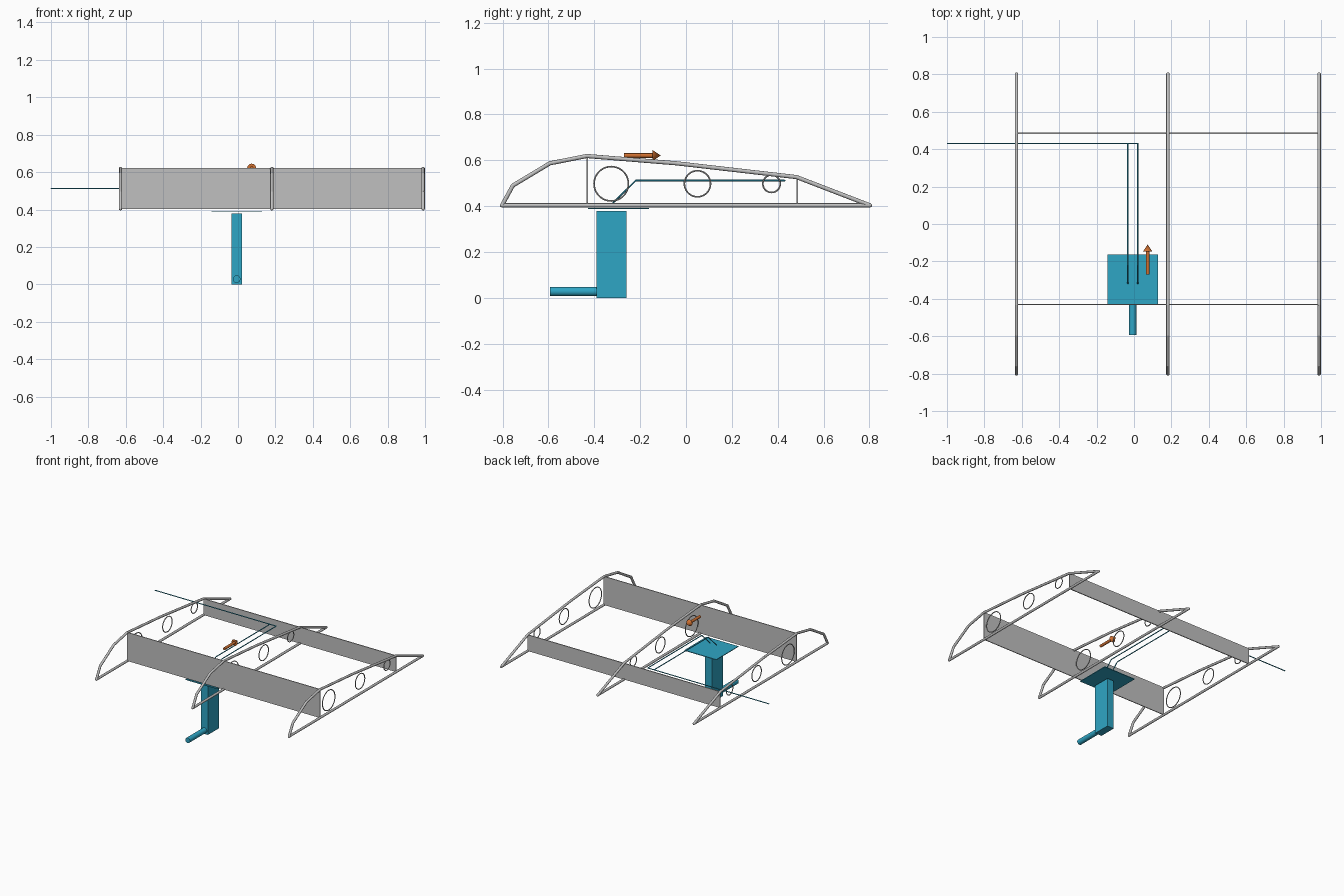
import bpy, bmesh, math
from mathutils import Vector, Matrix

if "Cube" in bpy.data.objects:
    bpy.data.objects.remove(bpy.data.objects["Cube"])


def material(name, color):
    m = bpy.data.materials.new(name)
    m.diffuse_color = (*color, 1)
    m.use_nodes = True
    m.node_tree.nodes["Principled BSDF"].inputs["Base Color"].default_value = m.diffuse_color
    return m


GREY = material("light_grey", (0.53, 0.53, 0.53))
BLUE = material("teal_blue", (0.028, 0.38, 0.56))
ORANGE = material("orange", (0.62, 0.16, 0.03))


def make_object(name, bm, mat, smooth=True):
    bmesh.ops.recalc_face_normals(bm, faces=bm.faces)
    me = bpy.data.meshes.new(name)
    bm.to_mesh(me)
    bm.free()
    me.materials.append(mat)
    ob = bpy.data.objects.new(name, me)
    bpy.context.collection.objects.link(ob)
    if smooth:
        bpy.ops.object.select_all(action='DESELECT')
        ob.select_set(True)
        bpy.context.view_layer.objects.active = ob
        bpy.ops.object.shade_smooth_by_angle(angle=math.radians(35))
    return ob


def add_rod(bm, a, b, r1, r2=None, sides=12):
    a, b = Vector(a), Vector(b)
    rot = (b - a).to_track_quat('Z', 'Y').to_matrix().to_4x4()
    bmesh.ops.create_cone(bm, cap_ends=True, segments=sides, radius1=r1,
                          radius2=r1 if r2 is None else r2, depth=(b - a).length,
                          matrix=Matrix.Translation((a + b) / 2) @ rot)


def add_path(bm, points, r, sides=12):
    # straight rods with a ball at every joint
    for a, b in zip(points, points[1:]):
        add_rod(bm, a, b, r, sides=sides)
    for p in points:
        bmesh.ops.create_uvsphere(bm, u_segments=sides, v_segments=max(6, sides // 2),
                                  radius=r, matrix=Matrix.Translation(p))


def box(name, x, y, z, mat):
    bm = bmesh.new()
    size = [b - a for a, b in (x, y, z)]
    centre = [(a + b) / 2 for a, b in (x, y, z)]
    bmesh.ops.create_cube(bm, size=1, matrix=Matrix.Translation(centre) @ Matrix.Diagonal((*size, 1)))
    return make_object(name, bm, mat, smooth=False)


def add_ring(bm, x, y, z, radius, r, segs=40, sides=8):
    loops = []
    for i in range(segs):
        a = 2 * math.pi * i / segs
        loops.append([])
        for j in range(sides):
            t = 2 * math.pi * j / sides
            d = radius + r * math.cos(t)
            loops[-1].append(bm.verts.new((x + r * math.sin(t), y + d * math.cos(a), z + d * math.sin(a))))
    for i in range(segs):
        p, q = loops[i], loops[(i + 1) % segs]
        for j in range(sides):
            k = (j + 1) % sides
            bm.faces.new((p[j], p[k], q[k], q[j]))


# Wing ribs: closed tube outline plus lightening-hole rings
outline = [(-0.802, 0.404), (-0.755, 0.49), (-0.594, 0.587), (-0.433, 0.619),
           (-0.04, 0.587), (0.482, 0.527), (0.802, 0.404), (-0.802, 0.404)]
holes = [(-0.326, 0.498, 0.075), (0.05, 0.498, 0.057), (0.373, 0.498, 0.038)]
RIBS = {"left": -0.628, "middle": 0.181, "right": 0.99}
for side, x in RIBS.items():
    bm = bmesh.new()
    add_path(bm, [(x, y, z) for y, z in outline], 0.009)
    make_object(side + "_rib", bm, GREY)
    bm = bmesh.new()
    for y, z, radius in holes:
        add_ring(bm, x, y, z, radius, 0.0035)
    make_object(side + "_rib_holes", bm, GREY)

# Spars joining the ribs
span = (RIBS["left"], RIBS["right"])
box("front_spar", span, (-0.433, -0.427), (0.404, 0.621), GREY)
box("rear_spar", span, (0.481, 0.488), (0.404, 0.527), GREY)

# Probe mast, mounting plate and nose tube
box("mounting_plate", (-0.141, 0.127), (-0.427, -0.162), (0.388, 0.393), BLUE)
box("mast", (-0.035, 0.021), (-0.391, -0.26), (0.0, 0.379), BLUE)
bm = bmesh.new()
add_rod(bm, (-0.007, -0.594, 0.028), (-0.007, -0.38, 0.028), 0.02, sides=24)
make_object("probe_tube", bm, BLUE)

# Two pressure lines running back and out past the left rib
for name, x in (("left_line", -0.033), ("right_line", 0.02)):
    bm = bmesh.new()
    add_path(bm, [(x, -0.318, 0.415), (x, -0.219, 0.512),
                  (x, 0.43, 0.512), (-0.998, 0.43, 0.512)], 0.0035, sides=8)
    make_object(name, bm, BLUE)

# Direction arrow
bm = bmesh.new()
add_rod(bm, (0.073, -0.27, 0.621), (0.073, -0.146, 0.621), 0.01, sides=16)
make_object("arrow_shaft", bm, ORANGE)
bm = bmesh.new()
add_rod(bm, (0.073, -0.146, 0.621), (0.073, -0.11, 0.621), 0.024, 0.0, sides=24)
make_object("arrow_head", bm, ORANGE)
